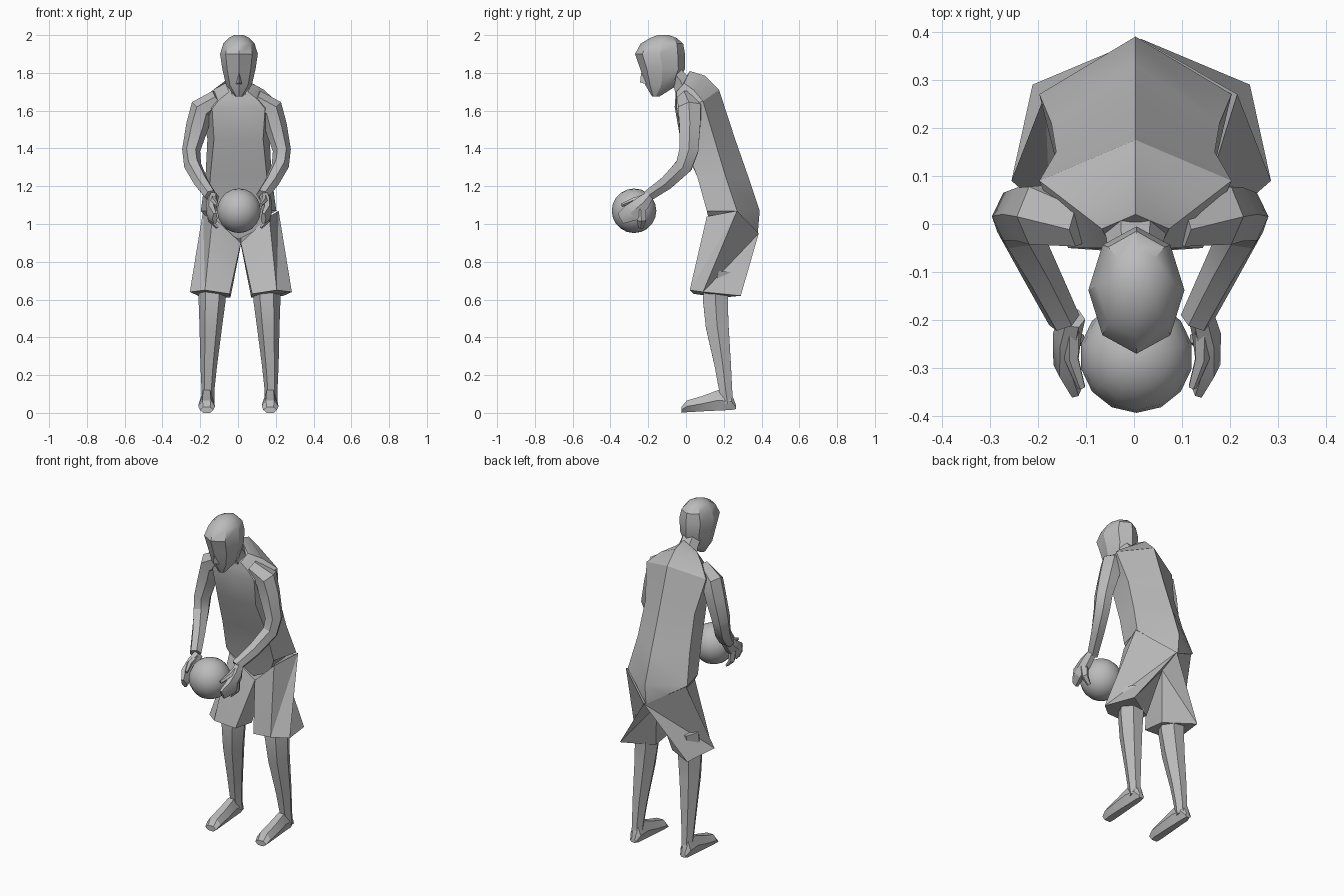
import bpy, bmesh, math
from mathutils import Vector

cube = bpy.data.objects.get("Cube")
if cube:
    bpy.data.objects.remove(cube, do_unlink=True)

grey = bpy.data.materials.new("plain_grey")
grey.use_nodes = True
grey.diffuse_color = (0.5, 0.5, 0.5, 1)
grey.node_tree.nodes["Principled BSDF"].inputs["Base Color"].default_value = (0.5, 0.5, 0.5, 1)


def finish(name, bm, angle=28):
    """Turn a bmesh into a shaded object."""
    bmesh.ops.recalc_face_normals(bm, faces=bm.faces)
    mesh = bpy.data.meshes.new(name)
    bm.to_mesh(mesh)
    bm.free()
    mesh.materials.append(grey)
    obj = bpy.data.objects.new(name, mesh)
    bpy.context.collection.objects.link(obj)
    bpy.ops.object.select_all(action="DESELECT")
    obj.select_set(True)
    bpy.context.view_layer.objects.active = obj
    bpy.ops.object.shade_smooth_by_angle(angle=math.radians(angle))


def bridge(name, rings, side=1, shift=0.0, angle=28, folded=False):
    """Skin a series of point rings and cap both ends; folded creases each panel."""
    bm = bmesh.new()
    loops = [[bm.verts.new((side * x + shift, y, z)) for x, y, z in ring] for ring in rings]
    for a, b in zip(loops, loops[1:]):
        for i in range(len(a)):
            j = (i + 1) % len(a)
            if folded:
                bm.faces.new((a[i], a[j], b[i]))
                bm.faces.new((a[j], b[j], b[i]))
            else:
                bm.faces.new((a[i], a[j], b[j], b[i]))
    bm.faces.new(loops[0])
    bm.faces.new(loops[-1])
    finish(name, bm, angle)


def loft(name, path, sides=6, axis=None, **options):
    """Sweep ellipses (x, y, z, half width, half depth) along a path."""
    centres = [Vector(p[:3]) for p in path]
    rings = []
    for i, (c, p) in enumerate(zip(centres, path)):
        ahead = centres[min(i + 1, len(path) - 1)]
        behind = centres[max(i - 1, 0)]
        t = Vector(axis) if axis else (ahead - behind).normalized()
        u = Vector((1, 0, 0))
        u = (u - t * u.dot(t)).normalized()
        v = t.cross(u)
        turns = [math.tau * k / sides for k in range(sides)]
        rings.append([c + u * p[3] * math.cos(a) + v * p[4] * math.sin(a) for a in turns])
    bridge(name, rings, **options)


# Torso: half rings of front centre, front corner, side, back centre
halves = [
    [(0, -.055, 1.69), (.05, -.05, 1.7), (.07, -.01, 1.745), (0, .02, 1.81)],
    [(0, -.057, 1.66), (.1, -.05, 1.66), (.135, .04, 1.71), (0, .1, 1.785)],
    [(0, -.06, 1.62), (.14, -.05, 1.61), (.2, .09, 1.65), (0, .175, 1.71)],
    [(0, -.03, 1.45), (.13, -.02, 1.45), (.165, .15, 1.45), (0, .26, 1.45)],
    [(0, .06, 1.25), (.15, .06, 1.25), (.175, .21, 1.25), (0, .33, 1.25)],
    [(0, .11, 1.07), (.16, .11, 1.07), (.2, .27, 1.07), (0, .39, 1.07)],
    [(0, .15, .92), (.12, .13, .98), (.1, .325, 1.01), (0, .38, .95)],
]
bridge("torso", [h + [(-x, y, z) for x, y, z in h[2:0:-1]] for h in halves], shift=.003)

# Neck and head
loft("neck", [(0, .0, 1.68, .072, .06), (0, -.03, 1.76, .06, .05),
              (0, -.08, 1.82, .058, .05)], shift=.003)
head_levels = [(1.675, -.18, -.14, .02), (1.735, -.215, -.045, .068),
               (1.82, -.242, -.006, .088), (1.9, -.27, -.005, .1),
               (1.955, -.24, -.015, .083), (1.985, -.19, -.05, .055), (2, -.15, -.09, .025)]
loft("head", [(0, (f + b) / 2, z, w, (b - f) / 2) for z, f, b, w in head_levels],
     sides=8, axis=(0, 0, 1), shift=.005, angle=32)
bridge("nose", [[(-.016, -.21, 1.74), (.016, -.21, 1.74), (0, -.243, 1.75)],
                [(-.006, -.22, 1.8), (.006, -.22, 1.8), (0, -.238, 1.8)]], shift=.005)

# Ball held between the hands
bm = bmesh.new()
bmesh.ops.create_uvsphere(bm, u_segments=14, v_segments=10, radius=.118)
bmesh.ops.translate(bm, verts=bm.verts, vec=(.005, -.275, 1.07))
finish("ball", bm, 60)

for side, label in ((1, "left"), (-1, "right")):
    # Flared shorts leg, folded inward behind the thigh
    waist = [(0, .14, .9), (.15, .11, 1.04), (.2, .27, 1.07), (0, .385, .95), (0, .26, .89)]
    hem = [(.06, .04, .63), (.19, .02, .65), (.27, .09, .64), (.226, .29, .62), (.055, .19, .61)]
    bridge(label + "_shorts", [waist, hem], side, .015, folded=True)

    # Bare leg
    loft(label + "_leg", [(.14, .17, .75, .07, .075), (.145, .155, .6, .072, .076),
                          (.152, .165, .46, .06, .07), (.163, .195, .25, .044, .05),
                          (.167, .21, .12, .034, .04), (.167, .22, .05, .034, .035)],
         side=side, shift=.008)

    # Foot, its sole rising slightly at the heel
    foot = [(.265, .035, .02, .02), (.24, .1, .034, .015), (.17, .115, .036, .012),
            (.09, .085, .042, .008), (.005, .06, .044, .003), (-.025, .025, .036, 0)]
    loft(label + "_foot", [(.168, y, (top + low) / 2 + .003, w, (top - low) / 1.73 + .003)
                           for y, top, w, low in foot],
         axis=(0, -1, 0), side=side, shift=.002)

    # Sleeved arm, sloping out of the collar and down to the wrist
    loft(label + "_arm", [(.1, .0, 1.67, .045, .05), (.185, .02, 1.61, .062, .07),
                          (.207, .02, 1.52, .06, .064), (.24, .015, 1.39, .048, .058),
                          (.232, -.01, 1.31, .046, .052), (.187, -.1, 1.22, .04, .042),
                          (.137, -.2, 1.15, .034, .034)],
         side=side, shift=-.008)

    # Hand, thumb and lower fingers around the ball
    loft(label + "_hand", [(.135, -.195, 1.15, .028, .028), (.145, -.23, 1.11, .03, .045),
                           (.148, -.29, 1.06, .026, .055), (.128, -.345, 1.03, .014, .035)],
         side=side, shift=.006)
    loft(label + "_thumb", [(.135, -.22, 1.14, .018, .018), (.135, -.28, 1.125, .016, .014),
                            (.115, -.34, 1.1, .009, .009)], sides=5, side=side, shift=.006)
    loft(label + "_fingers", [(.15, -.24, 1.08, .022, .03), (.15, -.235, 1.02, .016, .025),
                              (.115, -.24, .98, .008, .014)], sides=5, side=side, shift=.006)
